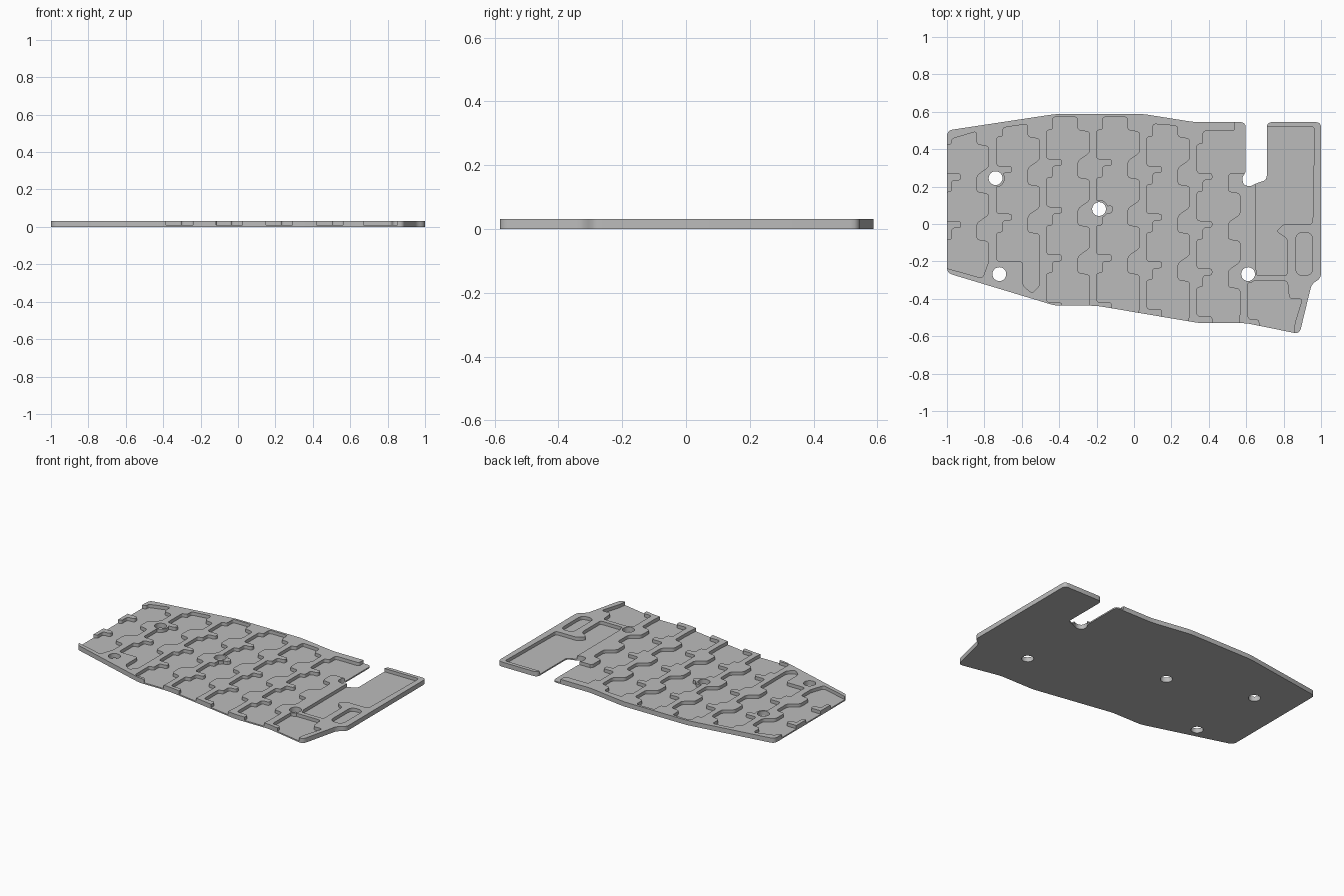
import bpy, bmesh, math
from mathutils import Vector

if "Cube" in bpy.data.objects:
    bpy.data.objects.remove(bpy.data.objects["Cube"])

THICK, FLOOR, PITCH, REACH = 0.031, 0.009, 0.255, -0.7

grey = bpy.data.materials.new("plain_grey")
grey.use_nodes = True
grey.diffuse_color = (0.5, 0.5, 0.5, 1)
grey.node_tree.nodes["Principled BSDF"].inputs["Base Color"].default_value = (0.5, 0.5, 0.5, 1)


def rounded(points, radius, steps=4):
    """Replace every corner of a closed outline with a short curve."""
    out = []
    pts = [Vector(p) for p in points]
    for i, p in enumerate(pts):
        a, b = pts[i - 1] - p, pts[(i + 1) % len(pts)] - p
        r = min(radius, a.length * 0.45, b.length * 0.45)
        a, b = p + a.normalized() * r, p + b.normalized() * r
        for s in range(steps + 1):
            t = s / steps
            out.append(a * (1 - t) ** 2 + p * 2 * t * (1 - t) + b * t * t)
    return out


def prism(name, outline, low, high):
    """Extrude a flat outline between two heights."""
    bm = bmesh.new()
    face = bm.faces.new([bm.verts.new((p[0], p[1], low)) for p in outline])
    up = bmesh.ops.extrude_face_region(bm, geom=[face])["geom"]
    bmesh.ops.translate(bm, vec=(0, 0, high - low),
                        verts=[v for v in up if isinstance(v, bmesh.types.BMVert)])
    bmesh.ops.recalc_face_normals(bm, faces=bm.faces)
    mesh = bpy.data.meshes.new(name)
    bm.to_mesh(mesh)
    bm.free()
    obj = bpy.data.objects.new(name, mesh)
    bpy.context.collection.objects.link(obj)
    mesh.materials.append(grey)
    return obj


def circle(x, y, r, n=24):
    return [(x + r * math.cos(math.tau * i / n), y + r * math.sin(math.tau * i / n))
            for i in range(n)]


def cut(target, cutter):
    """Subtract the cutter and remove it."""
    mod = target.modifiers.new("cut", 'BOOLEAN')
    mod.operation, mod.solver, mod.object = 'DIFFERENCE', 'EXACT', cutter
    bpy.context.view_layer.objects.active = target
    bpy.ops.object.modifier_apply(modifier=mod.name)
    bpy.data.objects.remove(cutter)


def column(x, top, rows, tail=None, drop_left=0, drop_right=0):
    """Stepped pocket outline: left side going down, tail, right side going up."""
    wide, right = x - 0.032, x + 0.133
    left_side, right_side = [(x, top - drop_left)], [(right, top - drop_right)]
    for row in range(rows):
        t = top - row * PITCH
        left_side += [(x, t - 0.07), (wide, t - 0.07)]
        right_side += [(right, t - 0.07), (right + 0.065, t - 0.08)]
        if row < rows - 1:
            left_side += [(wide, t - 0.225), (x + 0.05, t - 0.225),
                          (x + 0.05, t - 0.262), (x, t - 0.262)]
            right_side += [(right + 0.065, t - 0.19), (right, t - 0.235)]
    if tail is None:  # runs out through the front edge
        tail = [(wide, t - 0.225), (x + 0.05, t - 0.225), (x + 0.05, REACH),
                (right + 0.045, REACH), (right + 0.065, t - 0.2)]
    return left_side + tail + right_side[::-1]


# Plate outline with the deep notch at the back
outline = [(-1, 0.5), (-0.42, 0.588), (0.05, 0.588), (0.32, 0.545), (0.597, 0.545),
           (0.597, 0.275), (0.578, 0.25), (0.585, 0.21), (0.62, 0.2), (0.66, 0.22),
           (0.71, 0.235), (0.71, 0.545), (1, 0.545), (1, -0.29), (0.95, -0.32),
           (0.885, -0.588), (0.6, -0.53), (0.35, -0.53), (-0.2, -0.437),
           (-0.42, -0.437), (-1, -0.262)]
plate = prism("base_plate", rounded(outline, 0.03), 0, THICK)

# Pockets: six stepped columns, then the ones at the right
pockets = [
    column(-0.975, 0.495, 3, [(-1.007, -0.235), (-0.81, -0.29), (-0.777, -0.2)], 0.04),
    column(-0.702, 0.535, 3, [(-0.734, -0.2), (-0.594, -0.2), (-0.594, -0.33),
                              (-0.545, -0.37), (-0.504, -0.33)], 0.02),
    column(-0.435, 0.572, 4),
    column(-0.168, 0.572, 4),
    column(0.1, 0.535, 4, None, 0, 0.01),
    column(0.369, 0.497, 4),
    # opening beside the notch
    [(0.48, 0.27), (0.65, 0.27), (0.65, 0.6), (0.54, 0.6), (0.54, 0.497), (0.48, 0.497)],
    # tray
    [(0.65, -0.275), (0.65, 0.23), (0.695, 0.25), (0.695, 0.52), (0.965, 0.52),
     (0.955, 0), (0.8, 0), (0.76, -0.04), (0.82, -0.08), (0.82, -0.275)],
    # slot
    [(0.865, -0.045), (0.955, -0.045), (0.955, -0.275), (0.865, -0.275)],
    # corner pocket
    [(0.61, -0.305), (0.82, -0.305), (0.83, -0.4), (0.9, -0.4), (0.86, -0.53),
     (0.84, REACH), (0.67, REACH), (0.67, -0.51), (0.61, -0.51)],
]
holes = [(-0.74, 0.245), (-0.187, 0.08), (-0.72, -0.268), (0.61, -0.268)]
posts = [(x, y, 0.049) for x, y in holes] + [(-0.13, 0.08, 0.019)]
for i, points in enumerate(pockets):
    radius = 0.045 if i == 8 else 0.018
    cutter = prism("pocket_cutter", rounded(points, radius), FLOOR, 0.1)
    cutter.hide_render = True
    for x, y, r in posts:  # keep material around the screw holes
        cut(cutter, prism("post_cutter", circle(x, y, r), -0.1, 0.2))
    cut(plate, cutter)

# Through holes
for x, y in holes:
    cut(plate, prism("hole_cutter", circle(x, y, 0.037), -0.1, 0.2))

# Smooth the rounded walls, keep the rims sharp
bpy.ops.object.select_all(action='DESELECT')
plate.select_set(True)
bpy.context.view_layer.objects.active = plate
bpy.ops.object.shade_smooth_by_angle(angle=math.radians(30))
